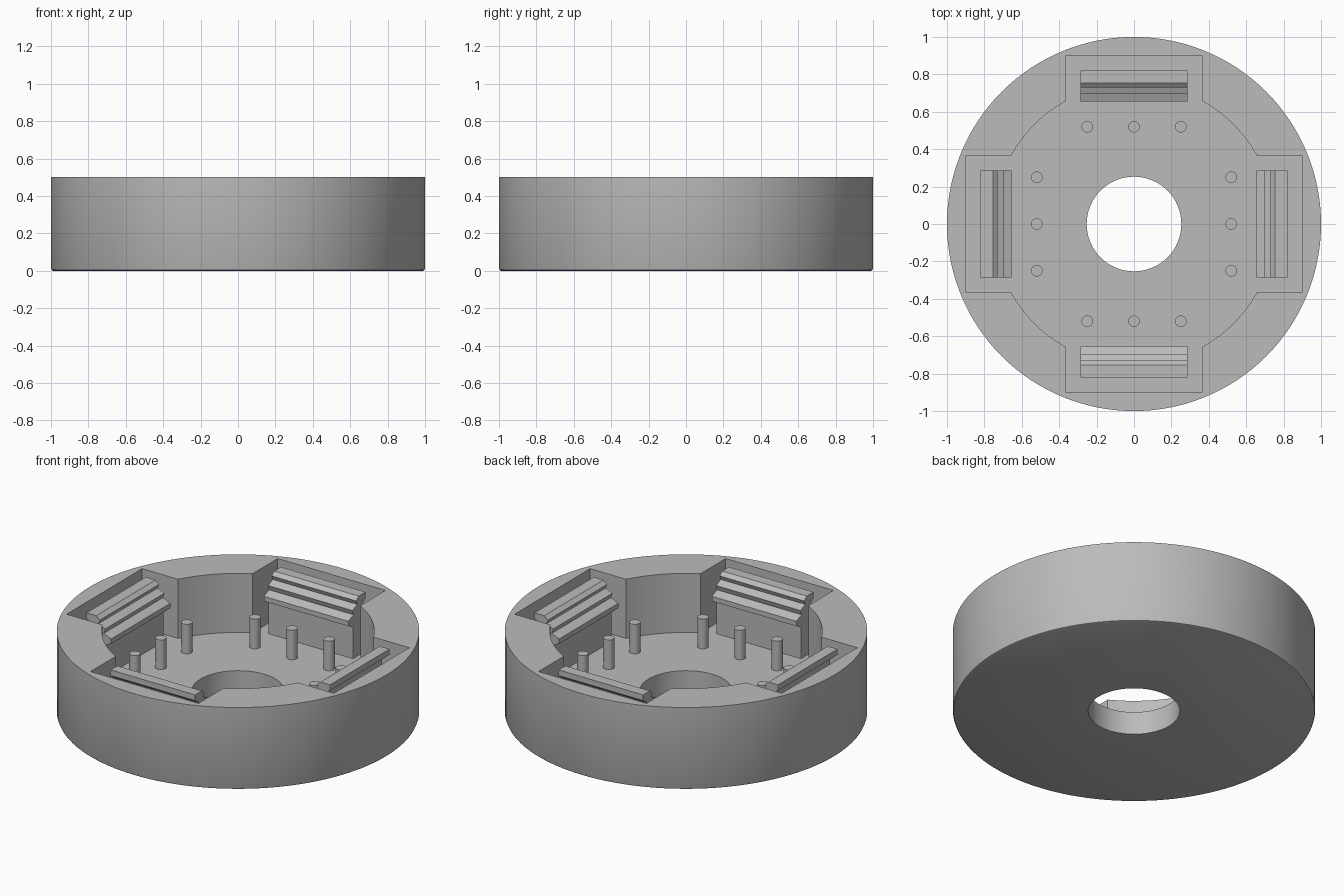
import bpy
import bmesh
import math
from mathutils import Matrix, Vector

cube = bpy.data.objects.get("Cube")
if cube:
    bpy.data.objects.remove(cube, do_unlink=True)

HEIGHT = 0.5
FLOOR = 0.14

grey = bpy.data.materials.new("plain_grey")
grey.use_nodes = True
GREY = (0.5, 0.5, 0.5, 1)
grey.diffuse_color = GREY
grey.node_tree.nodes["Principled BSDF"].inputs["Base Color"].default_value = GREY


def make_object(name, bm):
    bmesh.ops.recalc_face_normals(bm, faces=bm.faces)
    mesh = bpy.data.meshes.new(name)
    bm.to_mesh(mesh)
    bm.free()
    mesh.materials.append(grey)
    obj = bpy.data.objects.new(name, mesh)
    bpy.context.collection.objects.link(obj)
    return obj


def extrude_outline(name, points, vector, transform=Matrix()):
    """Closed outline pushed along a vector into a solid."""
    bm = bmesh.new()
    face = bm.faces.new([bm.verts.new(p) for p in points])
    new = bmesh.ops.extrude_face_region(bm, geom=[face])["geom"]
    verts = [g for g in new if isinstance(g, bmesh.types.BMVert)]
    bmesh.ops.translate(bm, verts=verts, vec=vector)
    bmesh.ops.transform(bm, matrix=transform, verts=bm.verts)
    return make_object(name, bm)


def cylinder(name, radius, bottom, top, sides, x=0, y=0):
    ring = [(x + radius * math.cos(math.tau * i / sides),
             y + radius * math.sin(math.tau * i / sides), bottom)
            for i in range(sides)]
    return extrude_outline(name, ring, Vector((0, 0, top - bottom)))


def box(name, half_x, half_y, bottom, top):
    corners = [(-half_x, -half_y, bottom), (half_x, -half_y, bottom),
               (half_x, half_y, bottom), (-half_x, half_y, bottom)]
    return extrude_outline(name, corners, Vector((0, 0, top - bottom)))


def activate(obj):
    bpy.ops.object.select_all(action='DESELECT')
    obj.select_set(True)
    bpy.context.view_layer.objects.active = obj


def smooth(obj):
    activate(obj)
    bpy.ops.object.shade_smooth_by_angle(angle=math.radians(30))


# Round housing with a slightly eased lower edge
housing = cylinder("housing", 1, 0, HEIGHT, 128)
bm = bmesh.new()
bm.from_mesh(housing.data)
rim = [e for e in bm.edges if all(v.co.z < 0.01 for v in e.verts)]
bmesh.ops.bevel(bm, geom=rim, offset=0.012, segments=2, affect='EDGES', profile=0.5)
bm.to_mesh(housing.data)
bm.free()

# Cavity, four wall pockets and the centre hole
cutters = [
    cylinder("cavity_cutter", 0.752, FLOOR, 0.7, 96),
    box("pocket_cutter_x", 0.9, 0.363, FLOOR, 0.7),
    box("pocket_cutter_y", 0.363, 0.9, FLOOR, 0.7),
    cylinder("hole_cutter", 0.253, -0.2, 0.4, 64),
]
for cutter in cutters:
    cutter.hide_render = True
    mod = housing.modifiers.new("cut", 'BOOLEAN')
    mod.operation = 'DIFFERENCE'
    mod.solver = 'EXACT'
    mod.object = cutter
    activate(housing)
    bpy.ops.object.modifier_apply(modifier=mod.name)
    bpy.data.objects.remove(cutter, do_unlink=True)
smooth(housing)

# Ridged holders standing in the pockets: (distance from centre, height)
holder_profile = [
    (0.77, FLOOR), (0.77, 0.43), (0.82, 0.465), (0.82, HEIGHT),
    (0.755, HEIGHT), (0.73, 0.48), (0.74, 0.455), (0.695, 0.435),
    (0.705, 0.405), (0.655, 0.385), (0.655, 0.355), (0.70, 0.335), (0.70, FLOOR),
]
HALF_LENGTH = 0.285
for i, side in enumerate(("left", "back", "right", "front")):
    turn = Matrix.Rotation(i * math.pi / 2, 4, 'Z')
    outline = [(r, -HALF_LENGTH, z) for r, z in holder_profile]
    extrude_outline(side + "_holder", outline, Vector((0, 2 * HALF_LENGTH, 0)), turn)

    # Row of three posts in front of each holder
    for j in (-1, 0, 1):
        spot = turn @ Vector((0.52, 0.25 * j, 0))
        post = cylinder(f"{side}_post_{j + 2}", 0.031, FLOOR, 0.32, 24, spot.x, spot.y)
        smooth(post)
